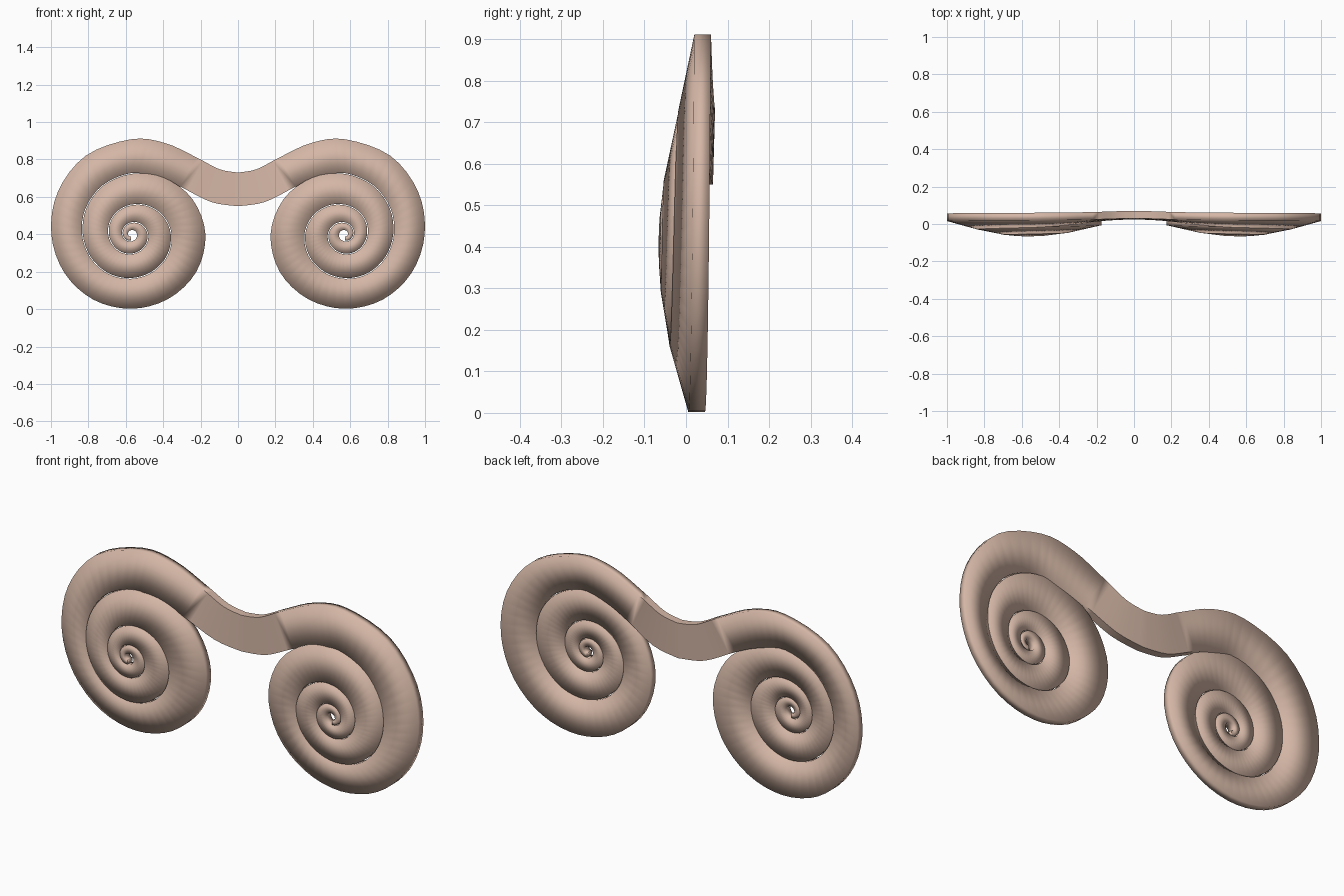
import bpy, bmesh, math

cube = bpy.data.objects.get("Cube")
if cube:
    bpy.data.objects.remove(cube)

CX, CZ = 0.572, 0.40      # eye of the volute
THICK = 0.04
GAP = 0.002               # half the groove between neighbouring coils
# Coil radius at every quarter turn, clockwise from the top
RADII = [0.51, 0.428, 0.40, 0.40, 0.325, 0.26, 0.236, 0.215, 0.157, 0.12,
         0.105, 0.09, 0.062, 0.046, 0.036, 0.03, 0.02, 0.014, 0.011, 0.009]


def catmull(rows, t):
    """Smooth interpolation of equal-length tuples at position t."""
    i = min(int(t), len(rows) - 2)
    f = t - i
    a, b, c, d = (rows[max(0, min(len(rows) - 1, i + k))] for k in (-1, 0, 1, 2))
    return tuple(0.5 * (2 * q + (r - p) * f + (2 * p - 5 * q + 4 * r - s) * f ** 2
                        + (3 * q - p - 3 * r + s) * f ** 3)
                 for p, q, r, s in zip(a, b, c, d))


def coil_edge(turn, inset):
    """Front point on the spiral edge after a number of turns."""
    r = catmull([(v,) for v in RADII], turn * 4)[0] + inset
    a = 2 * math.pi * turn
    y = -0.066 + 0.086 * math.exp(-0.6 * turn ** 1.7)
    return (CX + r * math.sin(a), y, CZ + r * math.cos(a))


# Bridge from the middle: upper edge then lower edge
rows = [(0, 0.030, 0.73, 0, 0.025, 0.55),
        (0.10, 0.028, 0.748, 0.145, 0.018, 0.573),
        (0.22, 0.024, 0.81, 0.31, 0.000, 0.655),
        (0.39, 0.021, 0.888, 0.435, -0.014, 0.703)]
bridge_rows = len(rows)
# Volute: outer edge then inner edge, one turn further in
STEP = 1 / 12
rows += [coil_edge(k * STEP, -GAP) + coil_edge(k * STEP + 1, GAP) for k in range(43)]

# Sweep a flat strip section along both edges
SUB = 4
bm = bmesh.new()
rings = []
for n in range((len(rows) - 1) * SUB + 1):
    xo, yo, zo, xi, yi, zi = catmull(rows, n / SUB)
    if n == 0:
        xo = xi = 0
    rings.append([bm.verts.new(p) for p in (
        (xo, yo, zo), (xi, yi, zi), (xi, yi + THICK, zi), (xo, yo + THICK, zo))])
for n, (a, b) in enumerate(zip(rings, rings[1:])):
    for k in range(4):
        j = (k + 1) % 4
        bm.faces.new((a[k], a[j], b[j], b[k]))
    # Crisp edges along the bridge
    if n < SUB * 2:
        for k in range(4):
            bm.edges.get((a[k], b[k])).smooth = False
bm.faces.new(rings[-1])
bmesh.ops.recalc_face_normals(bm, faces=bm.faces)
for f in bm.faces:
    f.smooth = True

mesh = bpy.data.meshes.new("double_volute")
bm.to_mesh(mesh)
bm.free()
volute = bpy.data.objects.new("double_volute", mesh)
bpy.context.collection.objects.link(volute)

# Opposite half
mirror = volute.modifiers.new("mirror", 'MIRROR')
mirror.use_axis[0] = True
mirror.use_clip = True

# Warm clay colour
clay = bpy.data.materials.new("warm_clay")
clay.use_nodes = True
colour = (0.66, 0.47, 0.38, 1)
clay.diffuse_color = colour
clay.node_tree.nodes["Principled BSDF"].inputs["Base Color"].default_value = colour
mesh.materials.append(clay)
